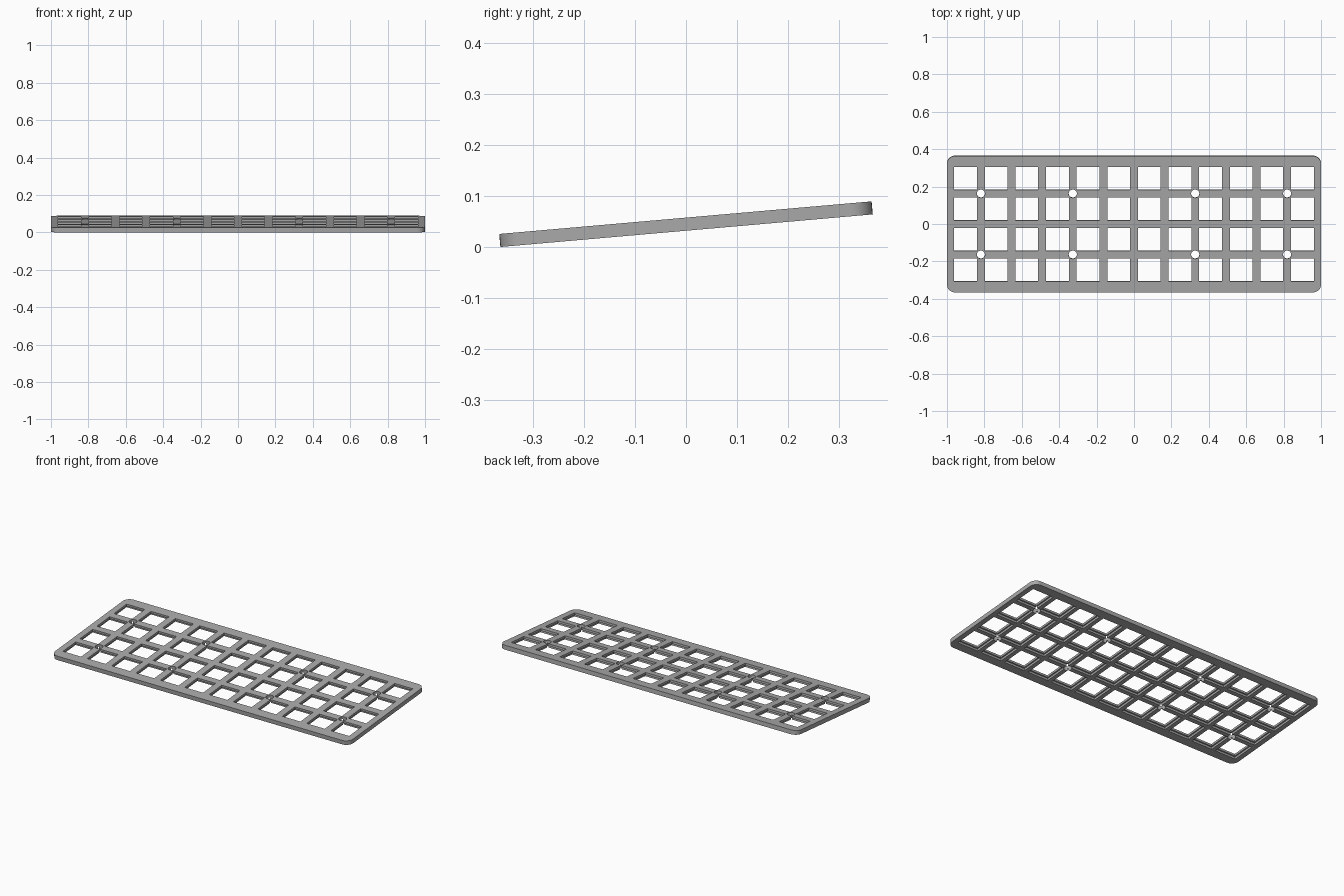
import bpy, bmesh, math
from mathutils import Matrix, Vector

cube = bpy.data.objects.get("Cube")
if cube:
    bpy.data.objects.remove(cube, do_unlink=True)

LENGTH, DEPTH, THICK = 2.0, 0.7325, 0.0256
PITCH, HOLE, RECESS, LIP = 0.1637, 0.122, 0.138, 0.0129
TILT = math.radians(5)

grey = bpy.data.materials.new("plate grey")
grey.use_nodes = True
colour = (0.4, 0.4, 0.4, 1)
grey.diffuse_color = colour
grey.node_tree.nodes["Principled BSDF"].inputs["Base Color"].default_value = colour


def to_object(name, bm):
    mesh = bpy.data.meshes.new(name)
    bm.to_mesh(mesh)
    bm.free()
    mesh.materials.append(grey)
    obj = bpy.data.objects.new(name, mesh)
    bpy.context.collection.objects.link(obj)
    return obj


def add_box(bm, x, y, z, sx, sy, sz):
    place = Matrix.Translation((x, y, z)) @ Matrix.Diagonal((sx, sy, sz, 1))
    return bmesh.ops.create_cube(bm, size=1, matrix=place)["verts"]


def key_cutter(name, size, z, height):
    bm = bmesh.new()
    for col in range(12):
        for row in range(4):
            add_box(bm, (col - 5.5) * PITCH, (row - 1.5) * PITCH, z, size, size, height)
    return to_object(name, bm)


# Plate slab with rounded corners
bm = bmesh.new()
add_box(bm, 0, 0, 0, LENGTH, DEPTH, THICK)
corners = [e for e in bm.edges if abs((e.verts[0].co - e.verts[1].co).z) > THICK / 2]
bmesh.ops.bevel(bm, geom=corners, offset=0.043, segments=8, profile=0.5, affect='EDGES')
plate = to_object("switch_plate", bm)

# Key openings, wider recesses on the underside, and screw holes
cutters = [key_cutter("opening_cutter", HOLE, 0, 0.1),
           key_cutter("recess_cutter", RECESS, THICK / 2 - LIP - 0.05, 0.1)]
bm = bmesh.new()
for x in (-5, -2, 2, 5):
    for y in (-1, 1):
        bmesh.ops.create_cone(bm, cap_ends=True, segments=32, radius1=0.022, radius2=0.022,
                              depth=0.1, matrix=Matrix.Translation((x * PITCH, y * PITCH, 0)))
cutters.append(to_object("screw_cutter", bm))

bpy.context.view_layer.objects.active = plate
for cutter in cutters:
    cutter.hide_render = True
    mod = plate.modifiers.new(cutter.name, 'BOOLEAN')
    mod.operation = 'DIFFERENCE'
    mod.solver = 'EXACT'
    mod.object = cutter
    bpy.ops.object.modifier_apply(modifier=mod.name)
    bpy.data.objects.remove(cutter, do_unlink=True)

# Typing angle, front edge resting on the ground
plate.rotation_euler.x = TILT
plate.location.z = (DEPTH * math.sin(TILT) + THICK * math.cos(TILT)) / 2

bpy.ops.object.select_all(action='DESELECT')
plate.select_set(True)
bpy.ops.object.shade_smooth_by_angle(angle=math.radians(30))
